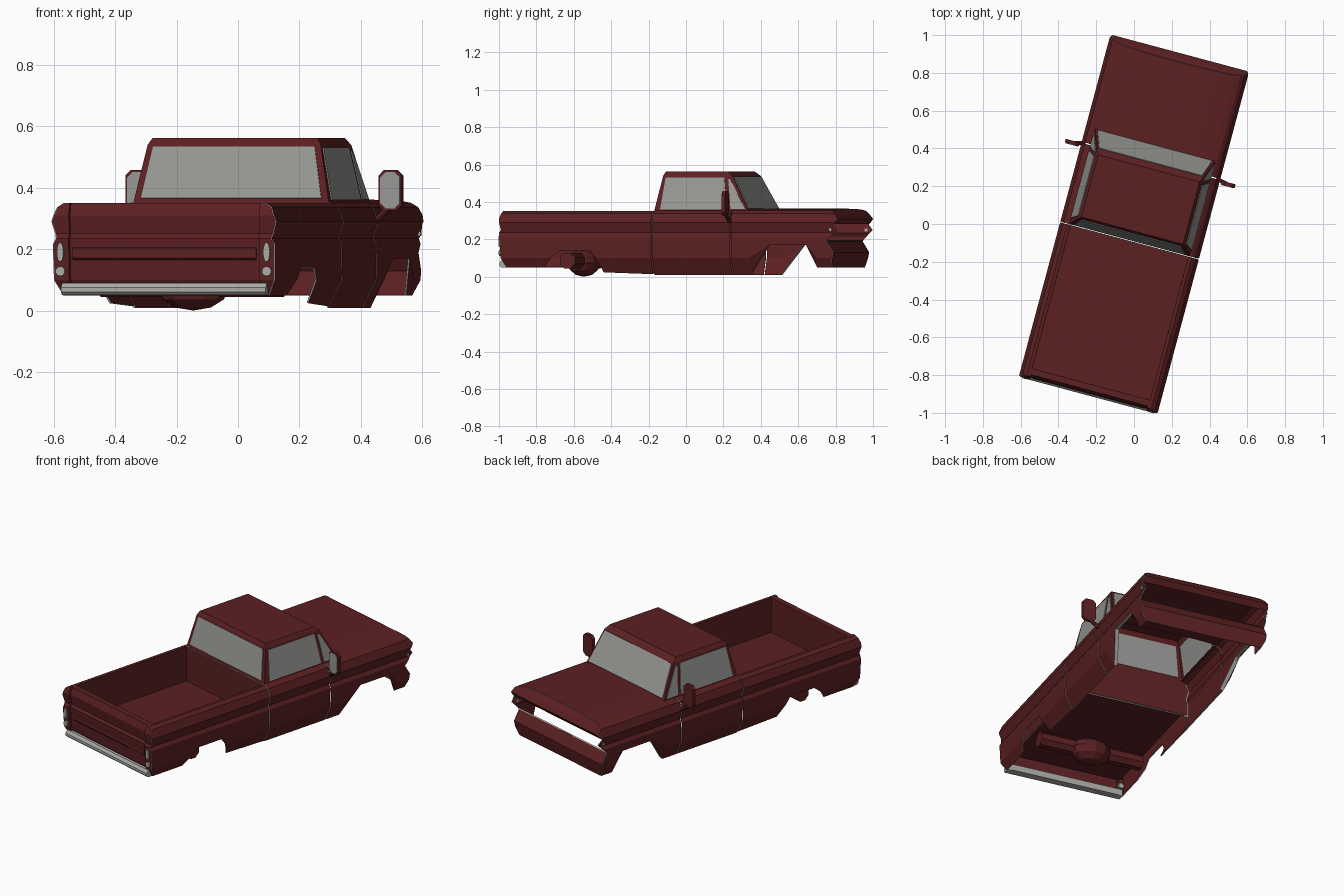
import bpy, bmesh, math
from mathutils import Vector, Matrix

if "Cube" in bpy.data.objects:
    bpy.data.objects.remove(bpy.data.objects["Cube"])

YAW = math.radians(-15)          # the whole truck stands turned on the grid


def material(name, col):
    m = bpy.data.materials.new(name)
    m.diffuse_color = (*col, 1)
    m.use_nodes = True
    m.node_tree.nodes["Principled BSDF"].inputs["Base Color"].default_value = m.diffuse_color
    return m


RED = material("dark_red_paint", (0.107, 0.0145, 0.0155))
CHROME = material("grey_trim", (0.40, 0.40, 0.38))
GLASS = material("grey_glass", (0.31, 0.31, 0.295))


def build(name, faces, mat=RED, thick=0.0):
    """Mesh from lists of corner points; open shells get a thin grey-edged thickness."""
    bm = bmesh.new()
    cache = {}
    for f in faces:
        vs = []
        for p in f:
            k = tuple(round(c, 5) for c in p)
            if k not in cache:
                cache[k] = bm.verts.new(k)
            if cache[k] not in vs:
                vs.append(cache[k])
        if len(vs) > 2 and not bm.faces.get(vs):
            bm.faces.new(vs)
    bmesh.ops.recalc_face_normals(bm, faces=bm.faces)
    me = bpy.data.meshes.new(name)
    bm.to_mesh(me)
    bm.free()
    me.materials.append(mat)
    me.materials.append(CHROME)
    ob = bpy.data.objects.new(name, me)
    bpy.context.collection.objects.link(ob)
    if thick:
        mod = ob.modifiers.new("sheet", 'SOLIDIFY')
        mod.thickness, mod.offset = thick, 0
        if mat is RED:
            mod.material_offset_rim = 1
    return ob


def grid(rows):
    return [[a[i], a[i + 1], b[i + 1], b[i]] for a, b in zip(rows, rows[1:]) for i in range(len(a) - 1)]


def prism(outline, d):
    """Extrude a closed outline by vector d."""
    a = [Vector(p) for p in outline]
    b = [p + Vector(d) for p in a]
    n = len(a)
    return [a, b[::-1]] + [[a[i], a[(i + 1) % n], b[(i + 1) % n], b[i]] for i in range(n)]


def rod(name, p, q, r, mat=RED, n=8, sx=1.0):
    p, q = Vector(p), Vector(q)
    rot = (q - p).to_track_quat('Z', 'Y')
    ring = [p + rot @ Vector((r * math.cos(t), r * math.sin(t), 0))
            for t in [(i + .5) * 2 * math.pi / n for i in range(n)]]
    ring = [Vector((p.x + (v.x - p.x) * sx, v.y, v.z)) for v in ring]
    return build(name, prism(ring, q - p), mat)


def interp(tab, z):
    if z <= tab[0][0]:
        return tab[0][1]
    for (a, u), (b, v) in zip(tab, tab[1:]):
        if z <= b:
            return u + (v - u) * (z - a) / (b - a)
    return tab[-1][1]


# Half width, nose and tail outlines by height
WIDTH = [(.01, .325), (.05, .345), (.1, .37), (.215, .372), (.235, .361), (.29, .377), (.335, .36), (.348, .34)]
NOSE = [(.05, .895), (.13, .912), (.19, .875), (.25, .935), (.28, .91), (.31, .935), (.35, .905), (.36, .89)]
TAIL = [(.05, -.9), (.1, -.925), (.235, -.935), (.25, -.925), (.31, -.935), (.35, -.92)]
LEVELS = [.348, .335, .31, .29, .28, .25, .235, .215, .19, .13, .1, .05, .01]
W = lambda z: interp(WIDTH, z)
N = lambda z: interp(NOSE, z)
T = lambda z: interp(TAIL, z)


def side_shell(name, stations, top):
    """Body side lofted along the truck; each station is (y or y-by-height, lower edge)."""
    faces = []
    for s in (1, -1):
        rows = []
        for y, low in stations:
            pts = list(top) + [(W(max(z, low)), max(z, low)) for z in LEVELS]
            rows.append([(s * w, y(z) if callable(y) else y, z) for w, z in pts])
        faces += grid(rows)
    return build(name, faces, RED, .006)


def flange(name, path, depth, mat):
    """Folded edge running inward from the body side along a (y, z) path."""
    build(name, [f for s in (1, -1) for f in
                 grid([[(s * (W(z) - .003), y, z), (s * (W(z) - depth), y, z)] for y, z in path])], mat, .003)


# Cargo bed sides with wheel arches and inner walls
REAR_ARCH = [(-.69, .05), (-.65, .1), (-.6, .14), (-.43, .14), (-.4, .1), (-.365, .025)]
side_shell("bed_sides", [(T, .05), (-.85, .05)] + REAR_ARCH + [(-.093, .015)], [(.325, .14), (.325, .348)])
build("bed_floor", grid([[(w, y, .14) for w in (-.325, .325)] for y in (-.88, -.092)]), RED, .006)
build("bed_front_wall", grid([[(w, -.094, z) for w in (-.34, .34)] for z in (.14, .348)]), RED, .004)

# Tailgate: inner wall, top rail and contoured outer skin with recessed centre
rows = [[(w, -.88, z) for w in (-.34, -.322, -.32, .32, .322, .34)] for z in (.14, .348)]
for z in LEVELS[:-1]:
    rows.append([(w, T(z) + d, z) for w, d in
                 ((-W(z), 0), (-.322, 0), (-.32, .01), (.32, .01), (.322, 0), (W(z), 0))])
build("tailgate", grid(rows), RED, .004)
build("tailgate_rib", prism([(-.31, -.922, .165), (-.31, -.93, .172), (-.31, -.93, .2), (-.31, -.922, .207)],
                            (.62, 0, 0)))

# Cab lower body and back wall
side_shell("cab_sides", [(-.087, .01), (.1, .01), (.343, .01)], [(.32, .352)])
build("cab_back_wall", grid([[(-W(z) + .01, -.086, z), (W(z) - .01, -.086, z)] for z in LEVELS[:9] + [.14]]),
      RED, .004)
flange("cab_rear_jamb", [(-.088, z) for z in LEVELS[:10]], .03, CHROME)

# Front fenders and hood
HOOD = [(0, .361), (.2, .359), (.31, .354)]
FRONT_ARCH = [(.349, .01), (.445, .01), (.56, .17), (.765, .17), (.82, .05)]
side_shell("fenders_and_hood", FRONT_ARCH + [(.86, .05), (N, .05)], HOOD)
flange("front_arch_lip", [(y, z + .004) for y, z in FRONT_ARCH[1:4]], .02, CHROME)
full = [(-w, z) for w, z in [(.34, .348)] + HOOD[:0:-1]] + HOOD + [(.34, .348)]
lip = [[(w, N(z), z) for w, z in full]]
lip += [[(w / .34 * W(z), N(z), z) for w, _ in full] for z in (.335, .31, .29, .283)]
build("nose_lip", grid(lip), RED, .004)
build("lower_nose_panel", grid([[(-W(z), N(z), z), (W(z), N(z), z)] for z in (.195, .19, .13, .1, .05)]),
      RED, .006)

# Cab greenhouse: three rings and the roof
rings = []
for w, y0, y1, z in ((.33, -.088, .435, .35), (.292, -.048, .335, .54), (.278, -.036, .305, .563)):
    c = [(-w, y0, z), (w, y0, z), (w, y1, z), (-w, y1, z)]
    rings.append(c + c[:1])
build("cab_roof", grid(rings) + [rings[-1][:4]], RED)


# Windows set in the greenhouse faces
def pane(name, corners):
    build(name, [corners], GLASS, .008)


def across(y0, y1, t0, t1, k):
    p = lambda s, t: (s * k * (.33 - .038 * t), y0 + (y1 - y0) * t, .35 + .19 * t)
    return [p(-1, t0), p(1, t0), p(1, t1), p(-1, t1)]


pane("windshield", across(.435, .335, .07, .97, .96))
pane("rear_window", across(-.088, -.048, .08, .97, .93))
for s, side in ((1, "right"), (-1, "left")):
    q = lambda y, t: (s * (.33 - .038 * t), y, .35 + .19 * t)
    pane(side + "_window", [q(-.055, .05), q(.315, .05), q(.292, .95), q(-.033, .95)])
    pane(side + "_vent_window", [q(.335, .06), q(.415, .06), q(.326, .9), q(.314, .9)])

    # Side mirror with arm
    def plate(hw, hz, y):
        c = .018
        return [(s * .427 + a, y, .392 + b) for a, b in
                ((-hw, c - hz), (c - hw, -hz), (hw - c, -hz), (hw, c - hz),
                 (hw, hz - c), (hw - c, hz), (c - hw, hz), (-hw, hz - c))]
    build(side + "_mirror", prism(plate(.039, .066, .322), (0, .02, 0)))
    build(side + "_mirror_glass", prism(plate(.033, .059, .319), (0, .004, 0)), GLASS)
    rod(side + "_mirror_arm", (s * .365, .345, .285), (s * .42, .332, .335), .011)

    # Tail lights and front marker
    rod(side + "_tail_light", (s * .348, -.942, .19), (s * .348, -.92, .19), .032, CHROME, 12, .35)
    rod(side + "_reverse_light", (s * .348, -.94, .128), (s * .348, -.91, .128), .016, CHROME, 10)
    rod(side + "_marker_light", (s * .36, .9, .25), (s * .376, .9, .25), .01, CHROME, 4)

# Rear bumper
build("rear_bumper", prism([(-.345, -.89, .05), (-.345, -.93, .05), (-.345, -.94, .06),
                            (-.345, -.94, .075), (-.345, -.928, .09), (-.345, -.89, .09)], (.69, 0, 0)), CHROME)

# Rear axle with differential
rod("rear_axle", (-.305, -.575, .085), (.305, -.575, .085), .045)
bm = bmesh.new()
bmesh.ops.create_uvsphere(bm, u_segments=12, v_segments=6, radius=1,
                          matrix=Matrix.Translation((0, -.565, .073)) @ Matrix.Diagonal((.12, .085, .073, 1)))
me = bpy.data.meshes.new("differential")
bm.to_mesh(me)
bm.free()
me.materials.append(RED)
bpy.context.collection.objects.link(bpy.data.objects.new("differential", me))

# Turn the whole truck
for ob in bpy.context.collection.objects:
    ob.rotation_euler.z = YAW
